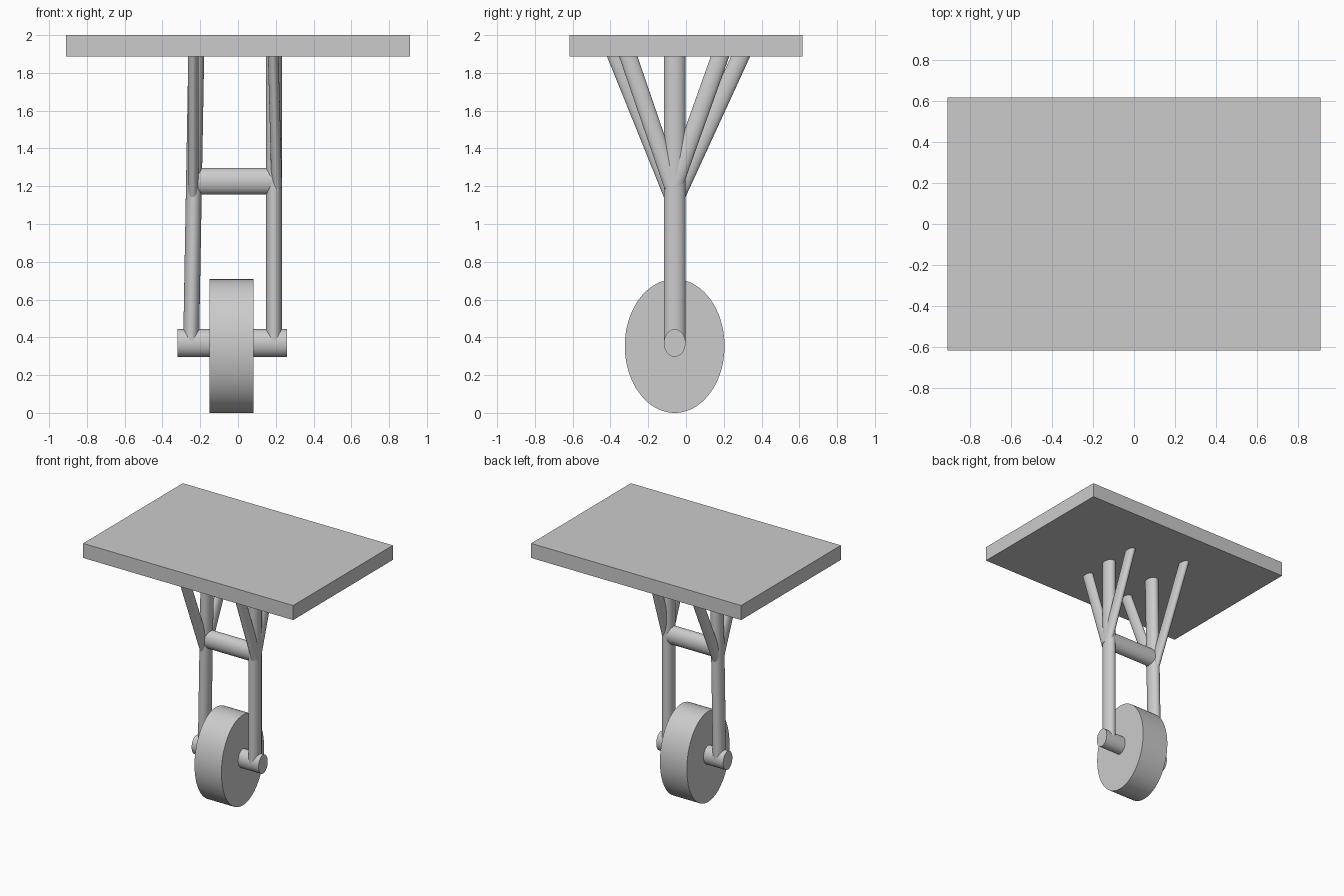
import bpy
from mathutils import Vector, Matrix

cube = bpy.data.objects.get("Cube")
if cube:
    bpy.data.objects.remove(cube, do_unlink=True)

grey = bpy.data.materials.new("light grey")
grey.use_nodes = True
colour = (0.6, 0.6, 0.6, 1)
grey.diffuse_color = colour
grey.node_tree.nodes["Principled BSDF"].inputs["Base Color"].default_value = colour


def finish(name, smooth=True):
    obj = bpy.context.object
    obj.name = name
    obj.data.materials.append(grey)
    if smooth:
        bpy.ops.object.shade_smooth_by_angle()
    return obj


def tube(name, start, end, across, deep, sides=48):
    """Oval rod: radius 'across' along the rod's side axis, 'deep' along the other."""
    start, end = Vector(start), Vector(end)
    axis = end - start
    bpy.ops.mesh.primitive_cylinder_add(vertices=sides, radius=1, depth=axis.length)
    obj = bpy.context.object
    z = axis.normalized()
    # Rods along x are measured in z and y, upright rods in x and y
    side = Vector((0, 0, 1)) if abs(z.x) > 0.9 else Vector((1, 0, 0))
    x = (side - z * side.dot(z)).normalized()
    y = z.cross(x)
    turn = Matrix((x, y, z)).transposed().to_4x4()
    scale = Matrix.Diagonal((across, deep, 1, 1))
    obj.data.transform(Matrix.Translation((start + end) / 2) @ turn @ scale)
    return finish(name)


# Top board
bpy.ops.mesh.primitive_cube_add(size=1, location=(0, 0, 1.943))
bpy.context.object.scale = (1.82, 1.234, 0.114)
finish("top_board", smooth=False)

# Wheel, axle and crossbar share one centre line in depth
mid = -0.06
tube("wheel", (-0.15, mid, 0.354), (0.083, mid, 0.354), 0.354, 0.264, 96)
tube("axle", (-0.32, mid, 0.37), (0.26, mid, 0.37), 0.073, 0.057)
tube("crossbar", (-0.22, mid, 1.226), (0.19, mid, 1.226), 0.071, 0.055)

# Upright posts, the one on the right leaning slightly inward
tube("left_post", (0.19, mid, 0.38), (0.19, mid, 1.9), 0.042, 0.057)
tube("right_post", (-0.248, mid, 0.38), (-0.221, mid, 1.9), 0.042, 0.057)

# Slanted braces: name, bottom x/y/z, top x/y
braces = [
    ("left_front_brace", (0.205, -0.07, 1.2), (0.186, -0.315)),
    ("left_back_brace", (0.205, -0.065, 1.2), (0.186, 0.19)),
    ("right_front_brace", (-0.238, -0.075, 1.16), (-0.238, -0.38)),
    ("right_back_brace", (-0.238, -0.045, 1.16), (-0.238, 0.302)),
]
for name, foot, (x, y) in braces:
    tube(name, foot, (x, y, 1.915), 0.028, 0.046)
